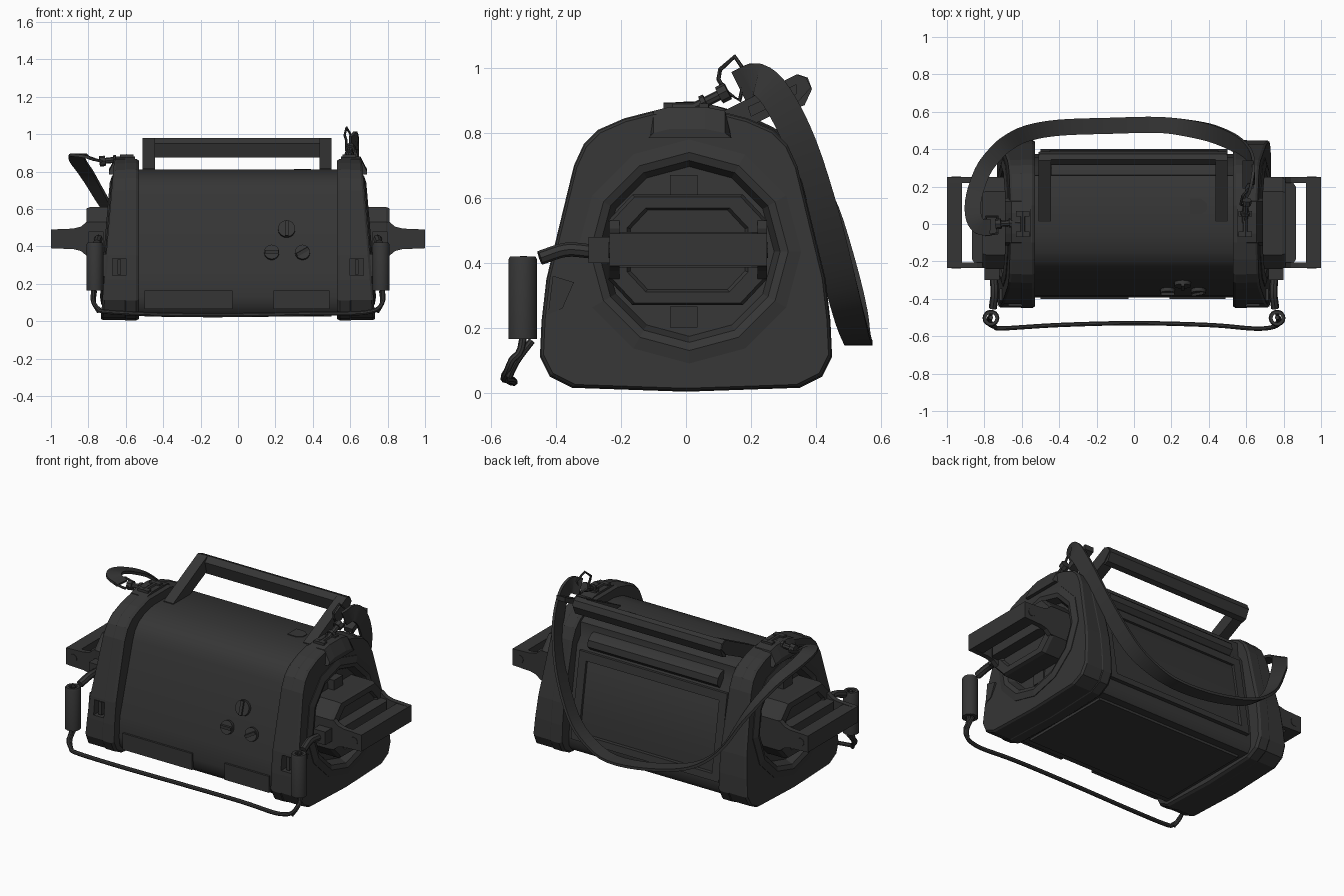
import bpy, bmesh
from math import sin, cos, pi
from mathutils import Vector as V

if "Cube" in bpy.data.objects:
    bpy.data.objects.remove(bpy.data.objects["Cube"])

dark = bpy.data.materials.new("dark_rubber")
dark.diffuse_color = (0.036, 0.036, 0.036, 1)
dark.use_nodes = True
dark.node_tree.nodes["Principled BSDF"].inputs["Base Color"].default_value = dark.diffuse_color


def loft(name, rings, closed=False, mirror=False, smooth=False):
    bm = bmesh.new()
    vs = [[bm.verts.new(p) for p in r] for r in rings]
    n = len(vs[0])
    pairs = list(zip(vs, vs[1:])) + ([(vs[-1], vs[0])] if closed else [])
    for a, b in pairs:
        for i in range(n):
            bm.faces.new((a[i], a[(i + 1) % n], b[(i + 1) % n], b[i]))
    if not closed:
        bm.faces.new(vs[0][::-1])
        bm.faces.new(vs[-1])
    bmesh.ops.recalc_face_normals(bm, faces=bm.faces)
    me = bpy.data.meshes.new(name)
    bm.to_mesh(me)
    bm.free()
    me.materials.append(dark)
    ob = bpy.data.objects.new(name, me)
    bpy.context.collection.objects.link(ob)
    if smooth:
        bpy.context.view_layer.objects.active = ob
        ob.select_set(True)
        bpy.ops.object.shade_smooth_by_angle(angle=0.7)
        ob.select_set(False)
    if mirror:
        ob.modifiers.new("mirror", 'MIRROR')
    return ob


def prism(name, pts, axis, lo, hi, **k):
    def put(p, h):
        c = list(p)
        c.insert(axis, h)
        return V(c)
    return loft(name, [[put(p, h) for p in pts] for h in (lo, hi)], **k)


def box(name, x, y, z, **k):
    return prism(name, [(x[0], y[0]), (x[1], y[0]), (x[1], y[1]), (x[0], y[1])], 2, *z, **k)


def lathe(name, prof, centre, axis, sides, slope=0, **k):
    rings = []
    for r, h in prof:
        ring = []
        for i in range(sides):
            a = 2 * pi * i / sides
            c = [centre[0] + r * cos(a), centre[1] + r * sin(a)]
            c.insert(axis, h - slope * r * sin(a))
            ring.append(V(c))
        rings.append(ring)
    return loft(name, rings, **k)


def curve(pts, n=5):
    # Catmull-Rom path through the points
    p = [V(q) for q in pts]
    p = [2 * p[0] - p[1]] + p + [2 * p[-1] - p[-2]]
    out = []
    for a, b, c, d in zip(p, p[1:], p[2:], p[3:]):
        for j in range(n):
            t = j / n
            out.append(0.5 * (2 * b + (c - a) * t + (2 * a - 5 * b + 4 * c - d) * t**2
                              + (3 * b - a - 3 * c + d) * t**3))
    return out + [p[-2]]


def tangents(p):
    return [(p[min(i + 1, len(p) - 1)] - p[max(i - 1, 0)]).normalized() for i in range(len(p))]


def tube(name, pts, r, sides=8, closed=False, **k):
    p = [V(q) for q in pts]
    ts = tangents(p)
    if closed:
        ts = [(p[(i + 1) % len(p)] - p[i - 1]).normalized() for i in range(len(p))]
    n = ts[0].orthogonal()
    rings = []
    for q, t in zip(p, ts):
        n = (n - t * n.dot(t)).normalized()
        b = t.cross(n)
        rings.append([q + r * (cos(2 * pi * i / sides) * n + sin(2 * pi * i / sides) * b)
                      for i in range(sides)])
    return loft(name, rings, closed=closed, **k)


# Main housing
body = [(-.35, .04), (-.385, .075), (-.392, .13), (-.385, .25), (-.26, .67), (-.24, .72),
        (-.205, .76), (-.15, .79), (-.06, .81), (.22, .81), (.26, .785), (.265, .70), (.297, .66),
        (.357, .3), (.375, .13), (.375, .075), (.35, .04)]
prism("body", body, 0, -.56, .56, smooth=True)
box("bottom_plate", (-.5, .5), (-.3, .3), (.025, .05))
for x in ((-.5, -.03), (.19, .49)):
    box("front_lower_flap", x, (-.402, -.34), (.065, .165))
# Back panel frame and upper lip
yb = lambda z: .375 - (z - .3) * .165
for z0, z1, x0, x1 in ((.59, .64, -.5, .5), (.13, .17, -.5, .5), (.13, .64, -.5, -.45), (.13, .64, .45, .5)):
    prism("back_frame", [(yb(z0) - .04, z0), (yb(z0) - .003, z0), (yb(z1) - .003, z1), (yb(z1) - .04, z1)], 0, x0, x1)
prism("back_lip", [(.25, .66), (.30, .655), (.325, .68), (.32, .72), (.29, .745), (.25, .75)], 0, -.44, .44, smooth=True)
prism("top_latch", [(.30, .05), (.36, .05), (.39, .075), (.39, .11), (.36, .135), (.30, .135)], 2, .79, .814)

# End caps with sloped outer faces
half = [(.35, .015), (.42, .05), (.45, .11), (.445, .22), (.43, .35), (.345, .70), (.315, .765),
        (.27, .81), (.19, .845), (.10, .868)]
cap = half + [(-y, z) for y, z in reversed(half)] + [(0, .003)]


def cap_ring(s, dx, flat=None):
    out = []
    for y, z in cap:
        zz = .43 + (z - .43) * s
        out.append(V((flat if flat else .735 - .085 * zz + dx, y * s, zz)))
    return out


end = loft("end_caps", [cap_ring(.98, 0, .53), cap_ring(1, 0, .545), cap_ring(1, 0, .60), cap_ring(.993, 0, .605),
                        cap_ring(.993, -.012), cap_ring(.975, 0)])
cut = [lathe("cutter_round", [(.30, .615), (.30, .9)], (.01, .435), 0, 12)]
cut.append(box("cutter_notch", (.60, .67), (-.6, -.39), (.245, .335)))
for c in cut:
    c.hide_render = True
    c.hide_viewport = True
    m = end.modifiers.new("cut", 'BOOLEAN')
    m.object = c
    m.operation = 'DIFFERENCE'
    m.solver = 'EXACT'
end.modifiers.new("mirror", 'MIRROR')
box("notch_latch", (.625, .645), (-.425, -.38), (.25, .33), mirror=True)
prism("side_catch", [(-.425, .24), (-.38, .26), (-.345, .34), (-.41, .36)], 0, .68, .718, mirror=True)

# Twelve-sided end rings, tilted with the caps, with recessed floor
lathe("end_rings", [(.345, .66), (.345, .702), (.305, .712), (.28, .702), (.248, .63), (.01, .625)],
      (.01, .435), 0, 12, slope=.085, mirror=True)
for z in ((.60, .67), (.20, .265)):
    box("ring_tab", (.61, .685), (-.05, .035), z, mirror=True)

# Octagonal pods and side grips
octo = [(-.245, -.09), (-.17, -.17), (.17, -.17), (.245, -.09), (.245, .09), (.17, .17), (-.17, .17), (-.245, .09)]
loft("grip_pods", [[V((x, .005 + y * s, .44 + z * s)) for y, z in octo]
                   for x, s in ((.61, 1), (.79, 1), (.81, .96), (.81, .76), (.795, .72))], mirror=True)
prism("grip_core", [(.77, -.22), (.845, -.22), (.865, -.19), (.865, .20), (.845, .23), (.77, .23)], 2, .385, .495, mirror=True)
arm = [(.70, .53), (.81, .53), (.84, .505), (.88, .495), (1, .49), (1, .39), (.88, .385), (.84, .375), (.81, .35), (.70, .35)]
for y in (-.235, .22):
    prism("grip_arm", arm, 1, y, y + .03, mirror=True)
    tube("grip_bolt", [(.95, y - .003, .44), (.95, y + .033, .44)], .025, 10, mirror=True)
prism("grip_bar", [(.92, -.215), (.935, -.235), (1, -.235), (1, .25), (.935, .25), (.92, .23)], 2, .39, .49, mirror=True)

# Tilted top carrying handle
for x in (-.51, .435):
    prism("carry_arm", [(.01, .775), (.01, .815), (.34, .98), (.37, .97), (.385, .94), (.34, .89), (.10, .775)], 0, x, x + .065)
prism("carry_bar", [(.335, .875), (.365, .885), (.388, .935), (.375, .97), (.345, .98), (.315, .95)], 0, -.505, .495)

# Front control knobs
n = V((0, -.958, .285))
up = V((0, .285, .958))
for x, z, r, d in ((.26, .49, .046, up), (.18, .365, .04, V((1, 0, 0))), (.345, .365, .04, (V((1, 0, 0)) + up * .6).normalized())):
    p = V((x, -.385 + (z - .25) * .298, z))
    tube("knob", [p - n * .02, p + n * .02], r, 16, smooth=True)
    q = p + n * .022
    tube("knob_ridge", [q - d * r * .9, q + d * r * .9], .013, 4)

# Strap mounts on the caps
loft("strap_mounts", [[V((x, y, z)) for y, z in ((-.115, .785), (-.10, t), (-.05, t + .012), (.06, t + .012), (.12, t), (.14, .785))]
                      for x, t in ((.55, .868), (.655, .868), (.69, .80))], mirror=True)
for y in (-.055, .055):
    box("mount_lug", (.56, .63), (y - .015, y + .015), (.86, .89), mirror=True)
tube("mount_pin", [(.595, -.07, .88), (.595, .07, .88)], .013, 8, mirror=True)

# Swivel clips and wire loops
for a, b in (((-.59, .01, .87), (-.73, 0, .855)), ((.59, .0, .865), (.60, .12, .925))):
    a, b = V(a), V(b)
    d = (b - a).normalized()
    tube("clip_hook", [a, b], .016, 8, smooth=True)
    tube("clip_collar", [b - d * .02, b + d * .01], .028, 8)
    tube("clip_collar", [b - d * .08, b - d * .065], .025, 8)
tube("wire_loop_left", [(-.73, -.05, .855), (-.73, .04, .855), (-.79, .04, .87), (-.80, 0, .875), (-.79, -.06, .87)], .008, 6, closed=True)
tube("wire_loop_right", [(.58, .10, .965), (.58, .12, .93), (.60, .165, .90), (.61, .185, .985), (.58, .15, 1.035), (.57, .105, .995)],
     .007, 6, closed=True)

# Hanging shoulder strap
path = curve([(-.77, -.02, .865), (-.83, -.01, .885), (-.86, .05, .885), (-.855, .15, .855), (-.81, .28, .79), (-.75, .365, .69),
              (-.68, .43, .57), (-.57, .485, .38), (-.4, .515, .25), (-.13, .525, .175), (.13, .53, .155), (.30, .51, .21),
              (.43, .48, .32), (.55, .425, .54), (.62, .355, .76), (.64, .28, .91), (.63, .22, .965), (.60, .165, .945)], 4)
rings = []
for p, t in zip(path, tangents(path)):
    left = V((-t.y, t.x, 0)).normalized()
    climb = t.cross(V((1, 0, 0)))
    f = min(1, max(0, (p.x - .2) / .25))
    w = left * (1 - f) + (climb.normalized() * f if climb.length > .01 else V())
    w = (w - t * w.dot(t)).normalized()
    s = t.cross(w) * .008
    w = w * (.043 + .006 * f)
    rings.append([p - w - s, p + w - s, p + w + s, p - w + s])
loft("shoulder_strap", rings, smooth=True)
keeper = [(-.11, -.01), (-.10, -.04), (.04, .03), (.04, .06)]
prism("strap_keeper", [(.30 + y, .89 + z) for y, z in keeper], 0, .58, .64)

# Front toggles, links and cord
box("link_block", (.72, .80), (-.30, -.235), (.40, .48), mirror=True)
tube("link_rod", curve([(.75, -.29, .435), (.745, -.37, .44), (.755, -.45, .415)], 4), .022, 8, mirror=True, smooth=True)
lathe("toggles", [(.045, .165), (.045, .41), (.04, .42), (.024, .42), (.024, .165)], (.765, -.503), 2, 14,
      closed=True, mirror=True, smooth=True)
half_cord = [(.765, -.50, .42), (.775, -.503, .16), (.772, -.535, .10), (.745, -.55, .065), (.70, -.558, .05)]
cord = half_cord + [(.62, -.558, .042), (.4, -.54, .04), (0, -.53, .033), (-.4, -.54, .035)] + [(-x, y, z) for x, y, z in reversed(half_cord)]
tube("cord", curve(cord, 5), .012, 8, smooth=True)
tube("cord_return", curve([(.765, -.475, .16), (.77, -.52, .10), (.745, -.545, .05)], 4), .011, 8, mirror=True, smooth=True)
